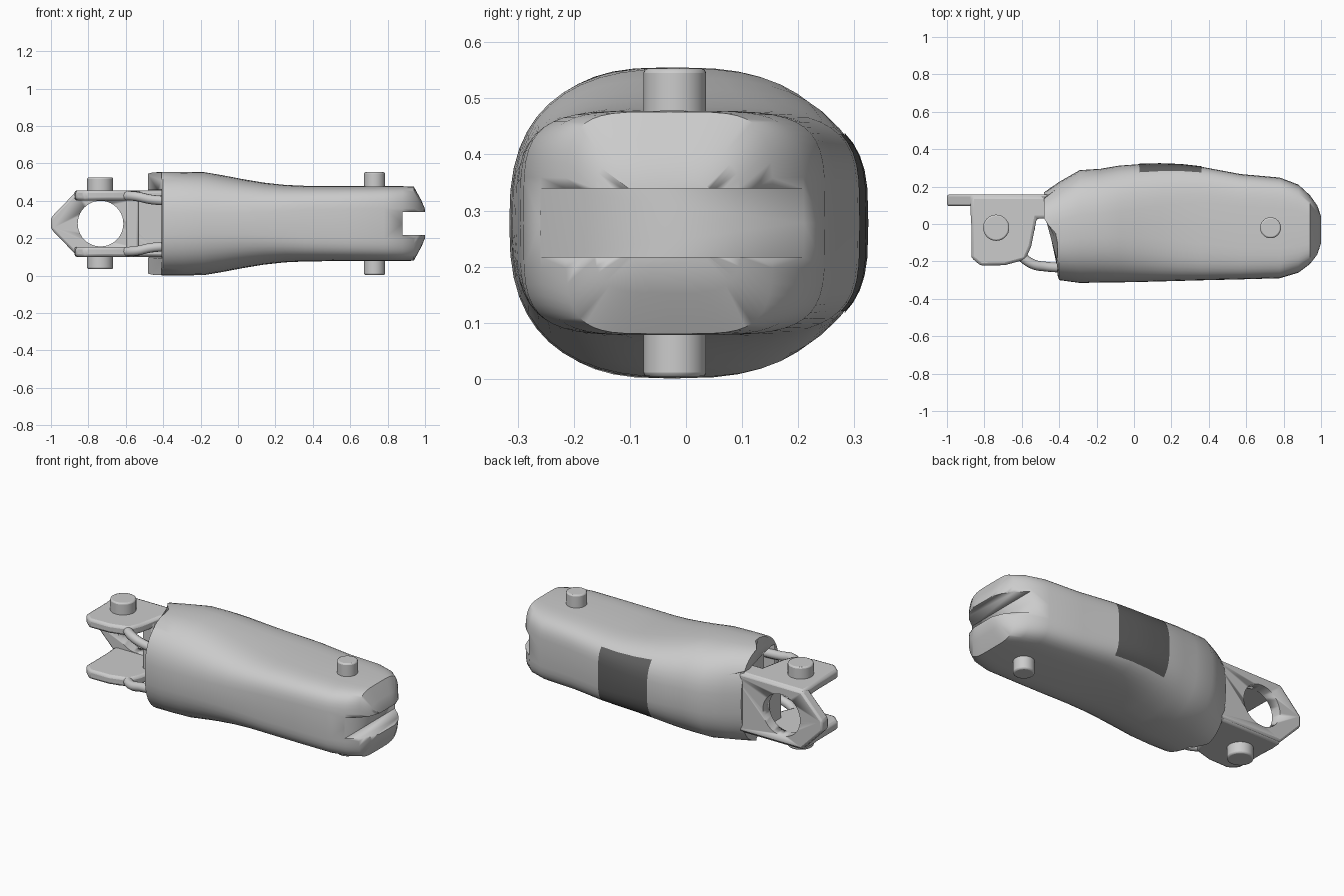
import bpy, bmesh, math
from mathutils import Vector

if "Cube" in bpy.data.objects:
    bpy.data.objects.remove(bpy.data.objects["Cube"])

ZC = 0.278

def make(name, bm, angle=35):
    bmesh.ops.recalc_face_normals(bm, faces=bm.faces)
    me = bpy.data.meshes.new(name)
    bm.to_mesh(me)
    bm.free()
    ob = bpy.data.objects.new(name, me)
    bpy.context.collection.objects.link(ob)
    bpy.ops.object.select_all(action='DESELECT')
    ob.select_set(True)
    bpy.context.view_layer.objects.active = ob
    bpy.ops.object.shade_smooth_by_angle(angle=math.radians(angle))
    return ob

def prism(name, pts, axis, lo, hi, bevel=0.0):
    """Extrude a 2D outline along y or z."""
    put = (lambda p, t: (p[0], p[1], t)) if axis == 'z' else (lambda p, t: (p[0], t, p[1]))
    bm = bmesh.new()
    a = [bm.verts.new(put(p, lo)) for p in pts]
    b = [bm.verts.new(put(p, hi)) for p in pts]
    bm.faces.new(a)
    bm.faces.new(b[::-1])
    n = len(pts)
    for i in range(n):
        bm.faces.new((a[i], a[(i + 1) % n], b[(i + 1) % n], b[i]))
    ob = make(name, bm)
    if bevel:
        m = ob.modifiers.new('round', 'BEVEL')
        m.width, m.segments = bevel, 2
    return ob

def rect(x0, x1, v0, v1):
    return [(x0, v0), (x1, v0), (x1, v1), (x0, v1)]

def circle(x, v, r, n=32):
    return [(x + r * math.cos(k * math.tau / n), v + r * math.sin(k * math.tau / n)) for k in range(n)]

def cut(ob, cutter):
    cutter.hide_render = True
    cutter.hide_set(True)
    cutter.display_type = 'WIRE'
    m = ob.modifiers.new('cut', 'BOOLEAN')
    m.object, m.operation, m.solver = cutter, 'DIFFERENCE', 'EXACT'

# Main shell: x, y min, y max, half height, squareness
stations = [
    (-0.48, -0.27, 0.17, 0.275, 2.6), (-0.40, -0.30, 0.225, 0.277, 2.6),
    (-0.29, -0.315, 0.288, 0.277, 2.6), (-0.18, -0.313, 0.295, 0.275, 2.6),
    (-0.08, -0.312, 0.312, 0.258, 2.7), (0.03, -0.31, 0.32, 0.237, 2.9),
    (0.14, -0.307, 0.322, 0.219, 3.2), (0.25, -0.304, 0.318, 0.207, 3.6),
    (0.36, -0.301, 0.306, 0.202, 4), (0.57, -0.296, 0.267, 0.2, 4.3),
    (0.78, -0.29, 0.248, 0.2, 4.5), (0.88, -0.26, 0.21, 0.2, 4.5),
    (0.94, -0.215, 0.155, 0.198, 4.5), (0.98, -0.165, 0.10, 0.125, 4),
    (1.00, -0.11, 0.05, 0.078, 4)]
N = 48
bm, panel = bmesh.new(), bmesh.new()
rings = []
for i, (x, y0, y1, h, e) in enumerate(stations):
    ring = []
    for k in range(N):
        t = k * math.tau / N
        c, s = math.cos(t), math.sin(t)
        y = (y0 + y1) / 2 + (y1 - y0) / 2 * math.copysign(abs(c) ** (2 / e), c)
        z = ZC + h * math.copysign(abs(s) ** (2 / e), s)
        # the open end steps back on the front half
        px = x + 0.07 * min(1, max(0, (0.02 - y) / 0.08)) if i == 0 else x
        ring.append(bm.verts.new((px, y, z)))
    rings.append(ring)
for a, b in zip(rings, rings[1:]):
    for k in range(N):
        q = (a[k], a[(k + 1) % N], b[(k + 1) % N], b[k])
        bm.faces.new(q)
        mid = sum((v.co for v in q), Vector()) / 4
        # inlay panel on the back face
        if 0.03 < mid.x < 0.36 and mid.y > 0.2 and abs(mid.z - ZC) < 0.155:
            panel.faces.new([panel.verts.new(v.co + Vector((0, 0.003, 0))) for v in q])
bm.faces.new(rings[0])
bm.faces.new(rings[-1])
shell = make('shell', bm, 40)
bmesh.ops.remove_doubles(panel, verts=panel.verts, dist=0.0005)
inlay = make('back_panel', panel)
if inlay.data.polygons[0].normal.y < 0:
    inlay.data.flip_normals()
dark = bpy.data.materials.new('dark_grey')
dark.diffuse_color = (0.12, 0.12, 0.12, 1)
dark.use_nodes = True
dark.node_tree.nodes["Principled BSDF"].inputs["Base Color"].default_value = dark.diffuse_color
inlay.data.materials.append(dark)

# Slot in the nose and socket at the open end
cut(shell, prism('slot_cutter', rect(0.88, 1.1, ZC - 0.061, ZC + 0.061), 'y', -0.5, 0.5))
cut(shell, prism('socket_cutter', rect(-0.6, -0.34, ZC - 0.18, ZC + 0.18), 'y', -0.24, 0.14))

# Hinge pins
def pin(name, x, r, z0, z1):
    prism(name, circle(x, -0.02, r), 'z', z0, z1, 0.008)
pin('nose_pin_top', 0.73, 0.056, 0.44, 0.553)
pin('nose_pin_bottom', 0.73, 0.056, 0.003, 0.11)
pin('link_pin_top', -0.737, 0.07, 0.42, 0.525)
pin('link_pin_bottom', -0.737, 0.07, 0.035, 0.14)

# Link back plate with round window
hexa = [(-1, 0.25), (-0.865, 0.11), (-0.4, 0.11), (-0.4, 0.45), (-0.865, 0.45), (-1, 0.31)]
back = prism('link_back_plate', hexa, 'y', 0.095, 0.158, 0.012)
cut(back, prism('window_cutter', circle(-0.735, ZC, 0.122, 40), 'y', -0.5, 0.5))

# Link cheeks and connecting neck arms, mirrored top and bottom
cheek = [(-0.93, 0.15), (-0.9, 0.08), (-0.87, 0.0), (-0.87, -0.18), (-0.82, -0.223),
         (-0.69, -0.22), (-0.58, -0.19), (-0.55, -0.12), (-0.52, 0.03),
         (-0.36, 0.03), (-0.36, 0.14), (-0.5, 0.15)]
cheek[0] = (-0.87, 0.15)
cheek[1] = (-0.875, 0.08)
for side, s in (('top', 1), ('bottom', -1)):
    z0, z1 = sorted((ZC + s * 0.124, ZC + s * 0.178))
    prism('link_cheek_' + side, cheek, 'z', z0, z1, 0.015)
    cu = bpy.data.curves.new('neck_arm_' + side, 'CURVE')
    cu.dimensions, cu.bevel_depth, cu.bevel_resolution = '3D', 0.026, 3
    cu.use_fill_caps = True
    sp = cu.splines.new('BEZIER')
    path = [(-0.62, -0.16, 0.15), (-0.54, -0.215, 0.145), (-0.47, -0.228, 0.13), (-0.36, -0.235, 0.12)]
    sp.bezier_points.add(len(path) - 1)
    for bp, (x, y, z) in zip(sp.bezier_points, path):
        bp.co = (x, y, ZC + s * z)
        bp.handle_left_type = bp.handle_right_type = 'AUTO'
    bpy.context.collection.objects.link(bpy.data.objects.new('neck_arm_' + side, cu))

# Post between the cheeks beside the window
prism('link_post', rect(-0.60, -0.53, -0.04, 0.12), 'z', 0.12, 0.44, 0.012)
